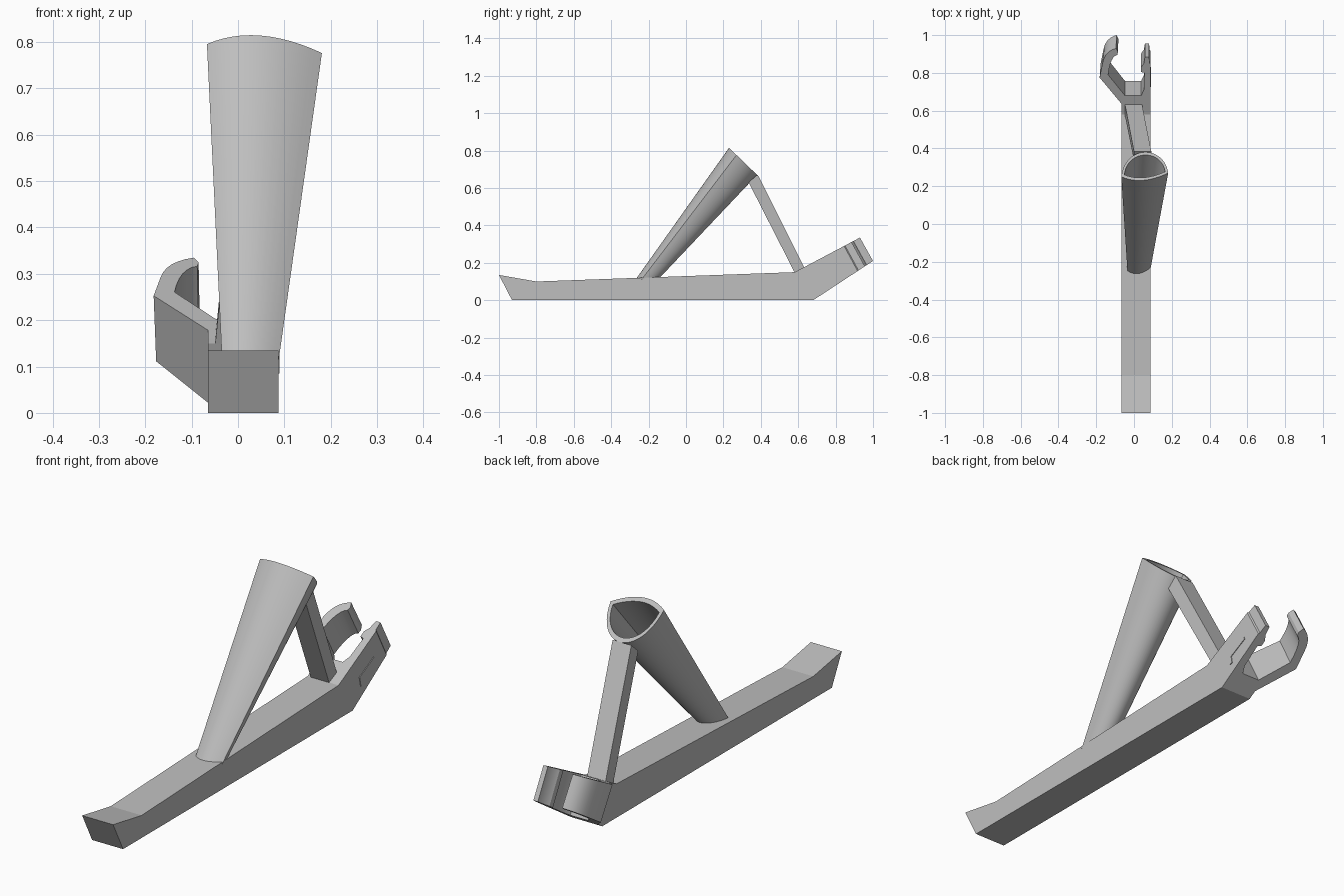
import bpy
import bmesh
from mathutils import Vector

cube = bpy.data.objects.get("Cube")
if cube:
    bpy.data.objects.remove(cube, do_unlink=True)

grey = bpy.data.materials.new("plain grey")
grey.use_nodes = True
colour = (0.52, 0.52, 0.52, 1)
grey.diffuse_color = colour
grey.node_tree.nodes["Principled BSDF"].inputs["Base Color"].default_value = colour


def loft(name, rings, smooth=None):
    """Skin a list of equal point rings and cap both ends."""
    bm = bmesh.new()
    loops = [[bm.verts.new(p) for p in ring] for ring in rings]
    n = len(loops[0])
    for a, b in zip(loops, loops[1:]):
        for i in range(n):
            j = (i + 1) % n
            bm.faces.new((a[i], a[j], b[j], b[i]))
    bm.faces.new(loops[0][::-1])
    bm.faces.new(loops[-1])
    bmesh.ops.recalc_face_normals(bm, faces=bm.faces[:])
    mesh = bpy.data.meshes.new(name)
    bm.to_mesh(mesh)
    bm.free()
    mesh.materials.append(grey)
    obj = bpy.data.objects.new(name, mesh)
    bpy.context.collection.objects.link(obj)
    if smooth:
        bpy.ops.object.select_all(action='DESELECT')
        obj.select_set(True)
        bpy.context.view_layer.objects.active = obj
        bpy.ops.object.shade_smooth_by_angle(angle=smooth)
    return obj


def side_extrude(name, profile, x_left, x_right):
    return loft(name, [[(x, y, z) for y, z in profile] for x in (x_left, x_right)])


def bezier(points, count):
    """Sample a Bezier curve of any degree, leaving out its last point."""
    result = []
    for k in range(count):
        t = k / count
        pts = [Vector(p) for p in points]
        while len(pts) > 1:
            pts = [a.lerp(b, t) for a, b in zip(pts, pts[1:])]
        result.append(pts[0])
    return result


# Long rail with an upturned nose
side_extrude("base_rail", [(-1, 0.135), (-0.93, 0), (0.68, 0), (0.60, 0.16),
                           (0.58, 0.15), (-0.80, 0.10)], -0.065, 0.087)

# Hollow leaning socket with a D-shaped section
left, right = (-0.067, 0.25), (0.181, 0.27)
rim = bezier([left, (0.04, 0.202), right], 12)
rim += bezier([right, (0.16, 0.42), (-0.05, 0.42), left], 28)
centre = Vector((0.056, 0.305))


def socket_ring(t, sx, sy):
    """Section at height fraction t, scaled about its middle."""
    ring = []
    for p in rim:
        x = centre.x + (p.x - centre.x) * sx
        y = centre.y + (p.y - centre.y) * sy
        top = Vector((x, y, 0.815 - (y - 0.23) * 0.967))
        foot = Vector((0.026 + (x - centre.x) * 0.49, -0.21 + (y - centre.y) * 0.8, 0.11))
        ring.append(foot.lerp(top, t))
    return ring


loft("socket", [socket_ring(0, 1, 1), socket_ring(1, 1, 1),
                socket_ring(1, 0.87, 0.80), socket_ring(0.04, 0.78, 0.75)], smooth=0.6)

# Slanted brace behind the socket
loft("rear_brace", [
    [(-0.05, 0.585, 0.14), (0.04, 0.585, 0.14), (0.04, 0.645, 0.15), (-0.05, 0.645, 0.15)],
    [(0.0, 0.335, 0.63), (0.092, 0.335, 0.63), (0.092, 0.383, 0.672), (0.0, 0.383, 0.672)]])

# Open fork with one hooked arm and one straight arm, tilted upward
fork = [(0.087, 0.60), (-0.065, 0.60), (-0.065, 0.635), (-0.182, 0.775)]
fork += bezier([(-0.167, 0.85), (-0.155, 0.915), (-0.095, 0.93)], 6)
fork += [(-0.095, 0.93), (-0.085, 0.91), (-0.088, 0.895)]
fork += bezier([(-0.10, 0.89), (-0.128, 0.87), (-0.137, 0.79)], 5)
fork += [(-0.137, 0.79), (-0.048, 0.68), (0.038, 0.68), (0.052, 0.71), (0.055, 0.80),
         (0.038, 0.805), (0.038, 0.83), (0.052, 0.85), (0.058, 0.885), (0.08, 0.885),
         (0.082, 0.85), (0.087, 0.845)]
upper, lower = [], []
for x, y in fork:
    z = 0.16 + 0.53 * (y - 0.60)
    k = (y - 0.60) / 0.33
    upper.append((x, y, z))
    lower.append((x * 0.97 if x < -0.07 else x, y + 0.08 - 0.01 * k, z - 0.16 + 0.035 * k))
loft("fork", [lower, upper], smooth=0.45)

# Thin angled ridge on the outside of the straight arm
side_extrude("arm_ridge", [(0.725, 0.13), (0.735, 0.085), (0.748, 0.09),
                           (0.742, 0.122), (0.83, 0.168), (0.825, 0.182)], 0.084, 0.09)
